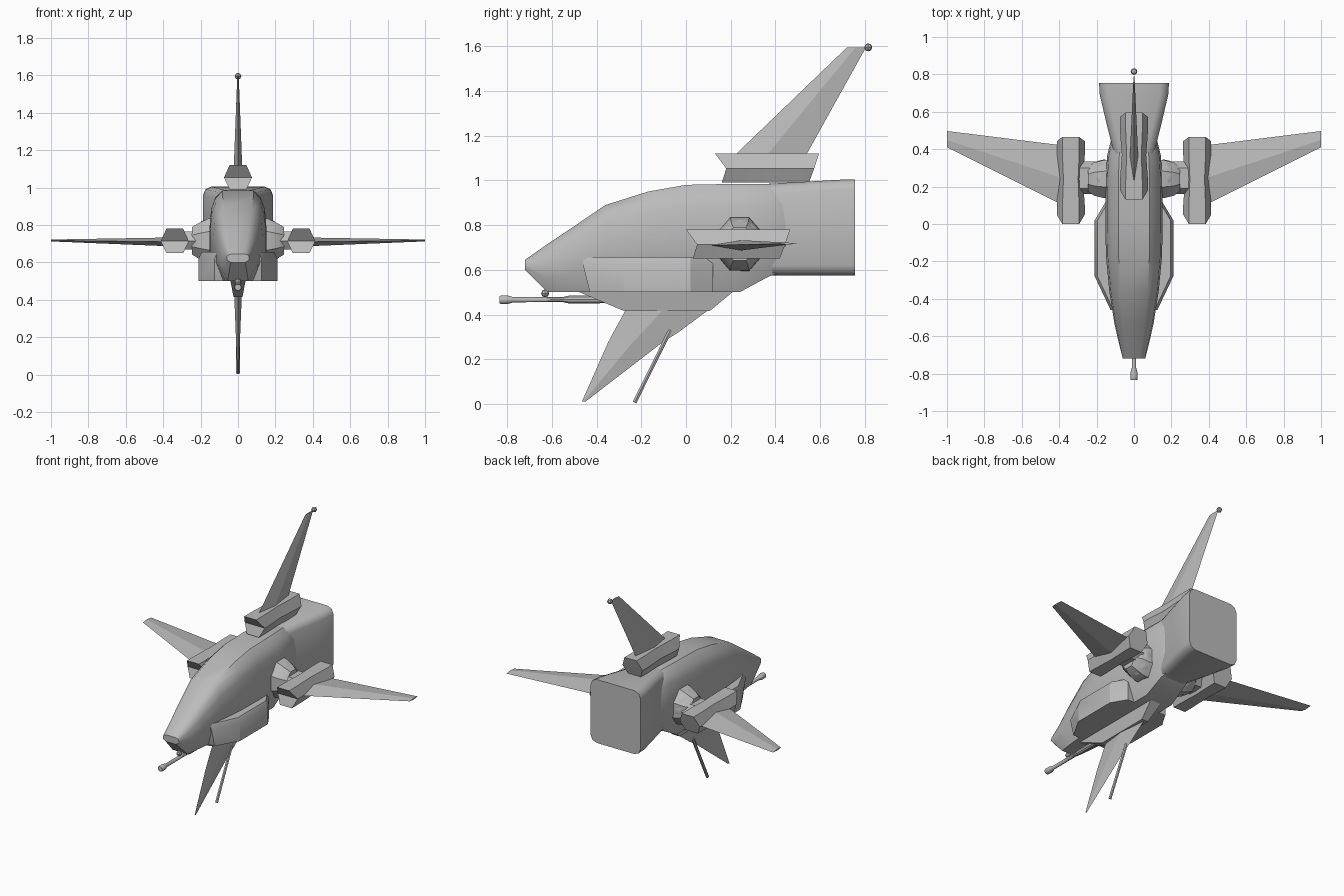
import bpy, bmesh, math
from mathutils import Vector, Matrix

cube = bpy.data.objects.get("Cube")
if cube:
    bpy.data.objects.remove(cube, do_unlink=True)

grey = bpy.data.materials.new("hull grey")
grey.use_nodes = True
grey.diffuse_color = (0.5, 0.5, 0.5, 1)
grey.node_tree.nodes["Principled BSDF"].inputs["Base Color"].default_value = (0.5, 0.5, 0.5, 1)


def finish(name, bm, angle=35):
    bmesh.ops.recalc_face_normals(bm, faces=bm.faces)
    mesh = bpy.data.meshes.new(name)
    bm.to_mesh(mesh)
    bm.free()
    mesh.materials.append(grey)
    obj = bpy.data.objects.new(name, mesh)
    bpy.context.collection.objects.link(obj)
    bpy.ops.object.select_all(action='DESELECT')
    obj.select_set(True)
    bpy.context.view_layer.objects.active = obj
    if angle:
        bpy.ops.object.shade_smooth_by_angle(angle=math.radians(angle))
    return obj


def loft(name, rings, angle=35, split_caps=False):
    """Skin a list of closed rings and cap both ends."""
    bm = bmesh.new()
    rows = [[bm.verts.new(p) for p in ring] for ring in rings]
    n = len(rows[0])
    for a, b in zip(rows, rows[1:]):
        for i in range(n):
            j = (i + 1) % n
            bm.faces.new((a[i], a[j], b[j], b[i]))
    for row in (rows[0], rows[-1]):
        if split_caps:
            h = n // 2
            bm.faces.new(row[:h + 1])
            bm.faces.new(row[h:] + row[:1])
        else:
            bm.faces.new(row)
    return finish(name, bm, angle)


def mirrored(half):
    """Close a right-hand half outline into a symmetric ring."""
    return half + [(-x, y, z) for x, y, z in reversed(half)]


# Main hull: y, half width, top z, bottom z
def hull_ring(y, w, top, bot):
    h = top - bot
    return mirrored([(w * .55, y, top), (w * .8, y, top - h * .08), (w * .94, y, top - h * .2),
                     (w, y, top - h * .42), (w, y, bot + h * .3), (w * .65, y, bot)])

sections = [(-.72, .06, .645, .6), (-.62, .085, .715, .5), (-.53, .105, .775, .5),
            (-.36, .132, .89, .5), (-.17, .15, .95, .5), (0, .153, .98, .5),
            (.24, .152, .985, .5), (.37, .143, .985, .57), (.46, .12, .96, .6), (.54, .08, .88, .68)]
loft("hull", [hull_ring(*s) for s in sections], 40)


# Flared tail block with chamfered corners
def tail_ring(y, w, top, bot, c=.045):
    return mirrored([(w - c, y, top), (w - c * .3, y, top - c * .3), (w, y, top - c),
                     (w, y, bot + c), (w - c * .3, y, bot + c * .3), (w - c, y, bot)])

loft("tail_block", [tail_ring(.37, .105, .985, .575), tail_ring(.55, .15, .995, .575),
                    tail_ring(.69, .183, 1.003, .575), tail_ring(.755, .187, 1.005, .575)], 50)

# Side pods along the lower hull
for side, s in (("left", 1), ("right", -1)):
    plan = [(.08, .12), (.15, .12), (.21, .02), (.21, -.28), (.125, -.46), (.08, -.46)]
    rings = [[(s * x, y + (.03 if y < -.4 and z < .6 else 0), z) for x, y in plan] for z in (.5, .62)]
    rings.append([(s * (x - .015), y, .655) for x, y in plan])
    loft(side + "_lower_pod", rings, 25)


# Nacelles with a notched intake and raked exhaust
def nacelle(name, x, dy, dz):
    def ring(front, k):
        y_top, y_mid, y_bot = front
        pts = [(.075, y_mid, .713), (.045, y_top, .78), (-.045, y_top, .78),
               (-.075, y_mid, .713), (-.045, y_bot, .65), (.045, y_bot, .65)]
        return [(x + px * k, py + dy, pz + dz) for px, py, pz in pts]
    loft(name, [ring((0, .05, .03), 1), ring((.08, .1, .09), 1), ring((.24, .24, .24), .87),
                ring((.38, .37, .36), 1), ring((.465, .443, .42), 1)], 30, True)


# Blades: diamond sections given as span position, leading y, trailing y, half thickness
def blade(name, sections, place):
    rings = []
    for span, y0, y1, t in sections:
        mid = y0 * .55 + y1 * .45
        rings.append([place(span, y0, 0), place(span, mid, t), place(span, y1, 0), place(span, mid, -t)])
    loft(name, rings, 10)


def upright(span, y, t):
    return (t, y, span)


nacelle("top_nacelle", 0, .13, .34)
blade("top_fin", [(1.1, .205, .53, .023), (1.595, .72, .805, .004)], upright)

for side, s in (("left", 1), ("right", -1)):
    nacelle(side + "_nacelle", s * .338, 0, 0)
    blade(side + "_wing", [(.38, .1, .42, .023), (1, .41, .497, .005)],
          lambda span, y, t: (s * span, y, .705 + t + .012 * span))

    # Octagonal mount, rounded joint and pylon
    rings = []
    for x, ry, rz in ((.1, .115, .13), (.16, .11, .128), (.215, .095, .1), (.245, .07, .08)):
        rings.append([(s * x, .24 + ry * math.cos(a), .715 + rz * math.sin(a))
                      for a in [math.pi * (i + .5) / 4 for i in range(8)]])
    loft(side + "_wing_mount", rings, 30)
    bm = bmesh.new()
    bmesh.ops.create_uvsphere(bm, u_segments=16, v_segments=8, radius=1, matrix=Matrix.Translation(
        (s * .16, .245, .715)) @ Matrix.Diagonal((.088, .1, .115, 1)))
    finish(side + "_wing_joint", bm, 40)
    pylon = [(y, z) for y, z in ((.16, .715), (.19, .765), (.3, .765), (.335, .715), (.3, .67), (.19, .67))]
    loft(side + "_pylon", [[(s * x, y, z) for y, z in pylon] for x in (.18, .3)], 20)

# Keel and lower fin
loft("keel", [[(-w, a, z), (w, a, z), (w, b, z), (-w, b, z)]
              for z, a, b, w in ((.51, -.5, .22, .042), (.415, -.275, .105, .024))], 20)
blade("lower_fin", [(.42, -.27, .1, .02), (.32, -.325, -.035, .016),
                    (.272, -.35, -.11, .014), (.012, -.465, -.448, .004)], upright)


# Round rods: list of (position along path, radius)
def rod(name, start, end, stations, sides=10):
    start, end = Vector(start), Vector(end)
    axis = (end - start).normalized()
    side = Vector((1, 0, 0))
    up = axis.cross(side)
    rings = [[start.lerp(end, t) + r * (math.cos(a) * side + math.sin(a) * up)
              for a in [math.tau * i / sides for i in range(sides)]] for t, r in stations]
    loft(name, rings, 35)


rod("strut", (0, -.07, .33), (0, -.23, .007), [(0, .01), (1, .01)], 6)
rod("gun_barrel", (0, -.835, .466), (0, -.3, .468),
    [(0, .017), (.015, .02), (.07, .02), (.12, .012), (.53, .012), (.58, .018), (1, .018)])

# Small faceted knobs on the chin and fin tip
for name, y, z in (("chin_knob", -.63, .495), ("fin_tip_knob", .815, 1.595)):
    bm = bmesh.new()
    bmesh.ops.create_uvsphere(bm, u_segments=8, v_segments=4, radius=.018,
                              matrix=Matrix.Translation((0, y, z)))
    finish(name, bm, 0)
